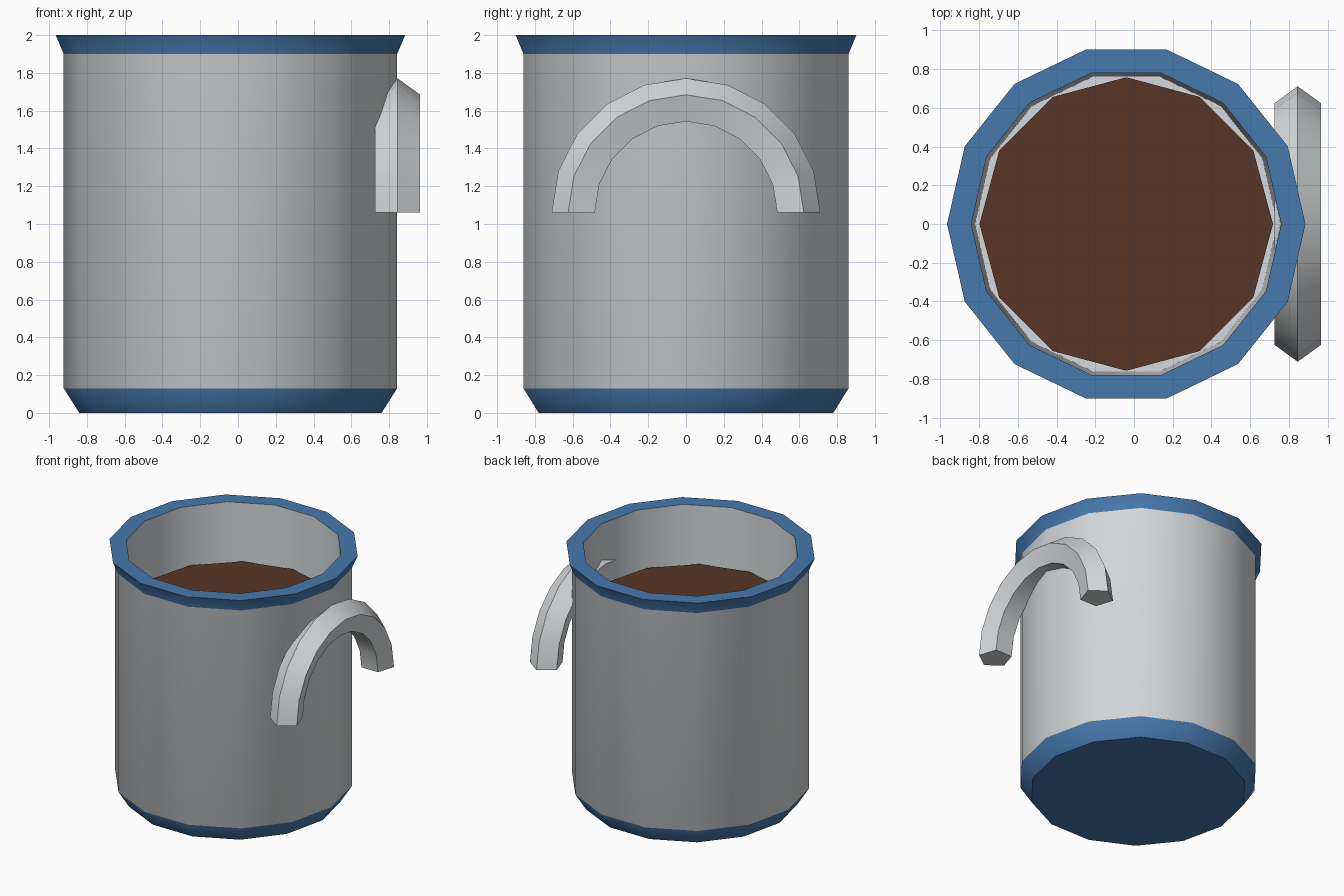
import bpy
import bmesh
from math import sin, cos, pi, radians
from mathutils import Vector

if "Cube" in bpy.data.objects:
    bpy.data.objects.remove(bpy.data.objects["Cube"])

MUG_X = -0.04


def material(name, color):
    mat = bpy.data.materials.new(name)
    mat.use_nodes = True
    mat.diffuse_color = (*color, 1)
    mat.node_tree.nodes["Principled BSDF"].inputs["Base Color"].default_value = (*color, 1)
    return mat


def finish(bm, name, mats):
    bmesh.ops.recalc_face_normals(bm, faces=bm.faces)
    mesh = bpy.data.meshes.new(name)
    bm.to_mesh(mesh)
    bm.free()
    for mat in mats:
        mesh.materials.append(mat)
    obj = bpy.data.objects.new(name, mesh)
    bpy.context.collection.objects.link(obj)
    bpy.ops.object.select_all(action='DESELECT')
    obj.select_set(True)
    bpy.context.view_layer.objects.active = obj
    bpy.ops.object.shade_smooth_by_angle(angle=radians(40))
    return obj


def loft(bm, rings, band_mats):
    """Join rings of points into a closed-ended skin."""
    loops = [[bm.verts.new(p) for p in ring] for ring in rings]
    n = len(loops[0])
    for a, b, mat in zip(loops, loops[1:], band_mats):
        for i in range(n):
            j = (i + 1) % n
            bm.faces.new((a[i], a[j], b[j], b[i])).material_index = mat
    bm.faces.new(loops[0]).material_index = band_mats[0]
    bm.faces.new(loops[-1]).material_index = band_mats[-1]


def circle(radius, z, sides):
    return [Vector((MUG_X + radius * cos(2 * pi * i / sides),
                    radius * sin(2 * pi * i / sides), z)) for i in range(sides)]


grey = material("pale grey enamel", (0.67, 0.70, 0.715))
blue = material("blue trim", (0.061, 0.19, 0.42))
brown = material("brown drink", (0.098, 0.037, 0.019))

# Mug body: outer wall, rim, inner wall and floor in one skin
profile = [(0.80, 0), (0.8825, 0.13), (0.8825, 1.9), (0.925, 2),
           (0.80, 2), (0.78, 0.15)]
bm = bmesh.new()
loft(bm, [circle(r, z, 14) for r, z in profile], [1, 0, 1, 1, 0])
finish(bm, "mug_body", [grey, blue])

# Drink surface
bm = bmesh.new()
bm.faces.new([bm.verts.new(p) for p in circle(0.7575, 1.535, 12)])
drink = finish(bm, "drink_surface", [brown])

# Handle: half ring with a pentagon section, ridge outward
SEGMENTS, RING, TUBE = 10, 0.585, 0.126
rings = []
for s in range(SEGMENTS + 1):
    a = pi * s / SEGMENTS
    ring = []
    for k in range(5):
        t = 2 * pi * k / 5
        r = RING + TUBE * cos(t)
        ring.append(Vector((0.845 + TUBE * sin(t), r * cos(a), 1.06 + r * sin(a))))
    rings.append(ring)
bm = bmesh.new()
loft(bm, rings, [0] * SEGMENTS)
finish(bm, "handle", [grey])
